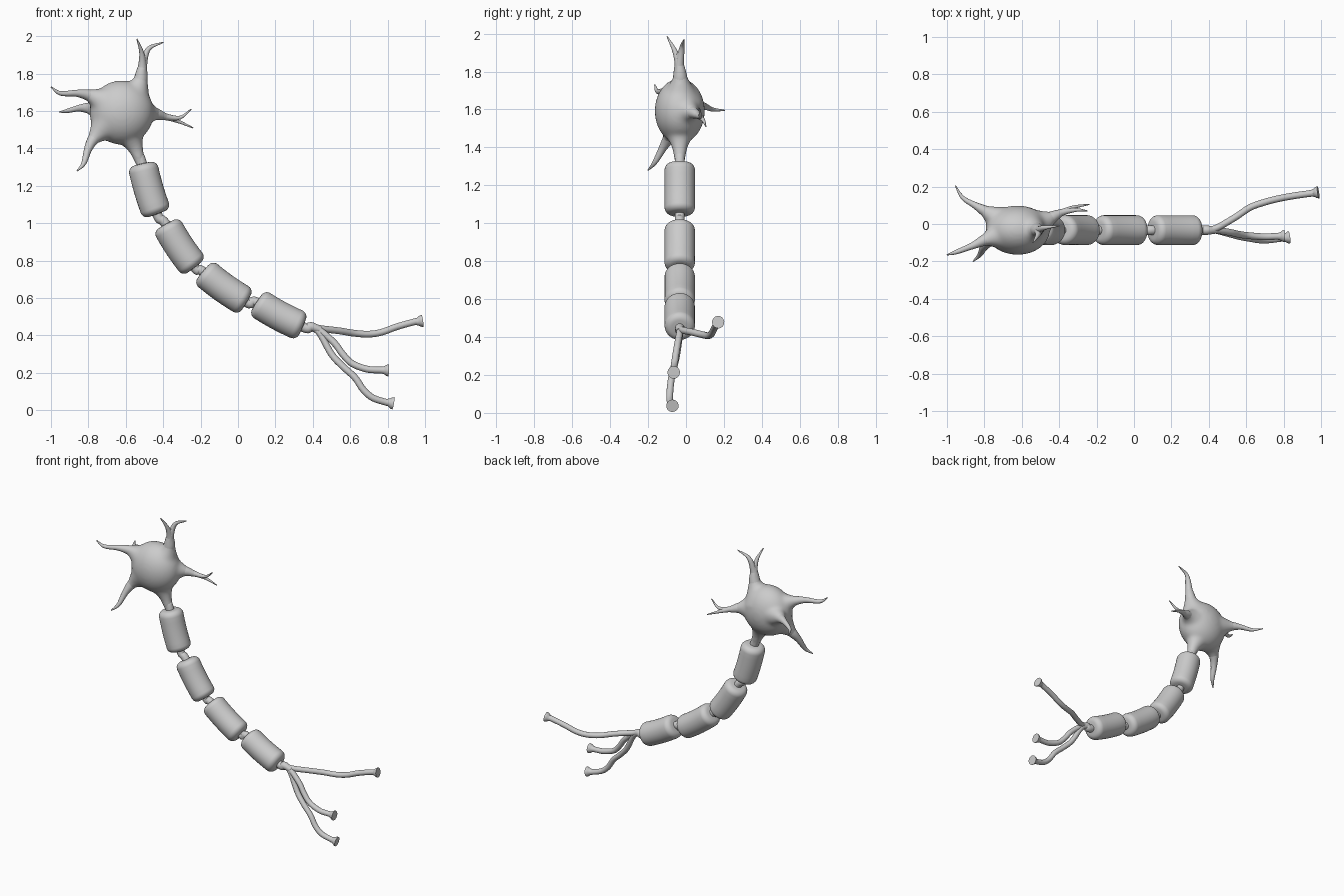
import bpy, bmesh, math
from mathutils import Vector, Matrix

if "Cube" in bpy.data.objects:
    bpy.data.objects.remove(bpy.data.objects["Cube"])

grey = bpy.data.materials.new("grey")
grey.diffuse_color = (0.6, 0.6, 0.6, 1)
grey.use_nodes = True
grey.node_tree.nodes["Principled BSDF"].inputs["Base Color"].default_value = grey.diffuse_color
Y = -0.033  # plane of the main fibre


def spline(rows, steps):
    """Catmull-Rom through rows of (x, y, z, radius)."""
    p = [Vector(r) for r in rows]
    p = [2 * p[0] - p[1]] + p + [2 * p[-1] - p[-2]]
    out = []
    for i in range(1, len(p) - 2):
        a, b, c, d = p[i - 1:i + 3]
        for s in range(steps):
            t = s / steps
            out.append(0.5 * (2 * b + (c - a) * t + (2 * a - 5 * b + 4 * c - d) * t * t
                              + (3 * b - a - 3 * c + d) * t ** 3))
    return out + [p[-2]]


def add_tube(bm, rows, sides=16):
    """Sweep circles along rows and close both ends."""
    pts = [Vector(r[:3]) for r in rows]
    side, last = None, None
    for i, c in enumerate(pts):
        t = (pts[min(i + 1, len(pts) - 1)] - pts[max(i - 1, 0)]).normalized()
        if side is None:
            side = t.orthogonal()
        side = (side - t * side.dot(t)).normalized()
        up = t.cross(side)
        r = max(rows[i][3], 0.002)
        ring = [bm.verts.new(c + r * (math.cos(a) * side + math.sin(a) * up))
                for a in (2 * math.pi * k / sides for k in range(sides))]
        if last:
            for k in range(sides):
                n = (k + 1) % sides
                bm.faces.new((last[k], last[n], ring[n], ring[k]))
        else:
            bm.faces.new(ring[::-1])
        last = ring
    bm.faces.new(last)


def finish(bm, name):
    bmesh.ops.recalc_face_normals(bm, faces=bm.faces)
    me = bpy.data.meshes.new(name)
    bm.to_mesh(me)
    bm.free()
    me.materials.append(grey)
    ob = bpy.data.objects.new(name, me)
    bpy.context.collection.objects.link(ob)
    bpy.ops.object.select_all(action='DESELECT')
    ob.select_set(True)
    bpy.context.view_layer.objects.active = ob
    bpy.ops.object.shade_smooth_by_angle(angle=math.radians(50))
    return ob


def tube(name, rows, steps=6, sides=16):
    bm = bmesh.new()
    add_tube(bm, spline(rows, steps) if steps else rows, sides)
    return finish(bm, name)


# Dendrites: flared at the cell body, tapering to curled tips
top = [(-.57, -.03, 1.65, .12), (-.525, -.03, 1.75, .048), (-.512, -.035, 1.83, .025)]
right = [(-.53, -.01, 1.59, .11), (-.45, .03, 1.585, .042), (-.39, .06, 1.57, .019)]
dendrites = {
    "top_dendrite_left": top + [(-.515, -.06, 1.91, .013), (-.54, -.10, 1.985, .003)],
    "top_dendrite_right": top + [(-.48, -.02, 1.93, .013), (-.40, -.01, 1.968, .003)],
    "right_dendrite_upper": right + [(-.31, .075, 1.565, .010), (-.25, .07, 1.61, .003)],
    "right_dendrite_lower": right + [(-.32, .09, 1.545, .010), (-.24, .105, 1.51, .003)],
    "left_upper_dendrite": [(-.69, -.05, 1.635, .11), (-.785, -.08, 1.68, .04),
                            (-.86, -.115, 1.695, .019), (-.95, -.15, 1.695, .012),
                            (-1.0, -.165, 1.73, .003)],
    "left_back_dendrite": [(-.69, .005, 1.60, .10), (-.79, .065, 1.615, .037),
                           (-.85, .10, 1.615, .018), (-.915, .14, 1.60, .011),
                           (-.955, .205, 1.595, .003)],
    "left_lower_dendrite": [(-.69, -.05, 1.54, .11), (-.765, -.085, 1.46, .04),
                            (-.80, -.12, 1.40, .022), (-.825, -.165, 1.32, .013),
                            (-.86, -.20, 1.28, .003)],
}
for name, rows in dendrites.items():
    # outer arms; the fused body below covers their roots
    (x, y, z, r), (x2, y2, z2, r2) = rows[:2]
    tube(name, [(x, y, z, .05), (x2, y2, z2, r2 * .85)] + rows[2:])

# Cell body: ellipsoid fused with the flared roots
bm = bmesh.new()
bmesh.ops.create_icosphere(bm, subdivisions=4, radius=1, matrix=Matrix.Translation(
    (-.622, -.033, 1.592)) @ Matrix.Diagonal((.172, .132, .172, 1)))
for rows in dendrites.values():
    add_tube(bm, spline(rows[:4], 6))
add_tube(bm, spline([(-.60, Y, 1.52, .11), (-.555, Y, 1.42, .05),
                     (-.53, Y, 1.35, .032), (-.51, Y, 1.29, .026)], 6))
body = finish(bm, "cell_body")
mod = body.modifiers.new("fuse", 'REMESH')
mod.mode = 'VOXEL'
mod.voxel_size = 0.008
mod.use_smooth_shade = True
mod = body.modifiers.new("soften", 'SMOOTH')
mod.factor = 0.5
mod.iterations = 30

# Sheath segments: rounded, slightly bent barrels (start x, z, end x, z)
segments = [(-.512, 1.318, -.433, 1.05), (-.385, .995, -.232, .765),
            (-.187, .742, .045, .577), (.10, .578, .345, .446)]
R, F = .08, .036  # barrel radius and corner radius
core = [(-.53, Y, 1.36, .027)]
for n, (x0, z0, x1, z1) in enumerate(segments):
    a, b = Vector((x0, Y, z0)), Vector((x1, Y, z1))
    length = (b - a).length
    arc = [(F * (1 - math.cos(q)), R - F + F * math.sin(q))
           for q in (math.pi / 2 * k / 6 for k in range(7))]
    profile = [(-.002, .02)] + arc
    profile += [(length * k / 8, R) for k in range(2, 7)]
    profile += [(length - d, r) for d, r in arc[::-1]] + [(length + .002, .02)]
    rows = []
    for d, r in profile:
        t = d / length
        bend = .007 * math.sin(math.pi * t)
        c = a.lerp(b, t) + Vector((-.6, 0, -.8)) * bend
        rows.append((*c, r))
    tube(f"sheath_segment_{n + 1}", rows, steps=0, sides=32)
    core += [(x0, Y, z0, .026), (x1, Y, z1, .026)]

# Axon core running through the segments to the fork
tube("axon_core", core + [(.39, Y, .447, .025), (.44, Y, .43, .018)])

# Terminal branches ending in flared feet
branches = {
    "upper_terminal": [(.39, -.03, .45), (.44, -.022, .437), (.54, .035, .425), (.62, .088, .412),
                       (.70, .117, .407), (.77, .135, .418), (.85, .15, .447), (.94, .163, .472)],
    "middle_terminal": [(.39, -.03, .447), (.44, -.033, .425), (.515, -.045, .36),
                        (.56, -.055, .30), (.61, -.062, .25), (.69, -.068, .22),
                        (.76, -.066, .215)],
    "lower_terminal": [(.39, -.03, .443), (.435, -.033, .415), (.50, -.05, .30),
                       (.56, -.066, .235), (.625, -.078, .175), (.67, -.085, .11),
                       (.72, -.085, .067), (.785, -.077, .045)],
}
for name, pts in branches.items():
    pts = [Vector(p) for p in pts]
    out = pts[-1] - pts[-2]
    out.z *= .5
    out.normalize()
    rows = [(*p, .018) for p in pts]
    rows += [(*(pts[-1] + out * d), r) for d, r in ((.02, .021), (.035, .030), (.046, .033))]
    tube(name, rows, steps=5)
